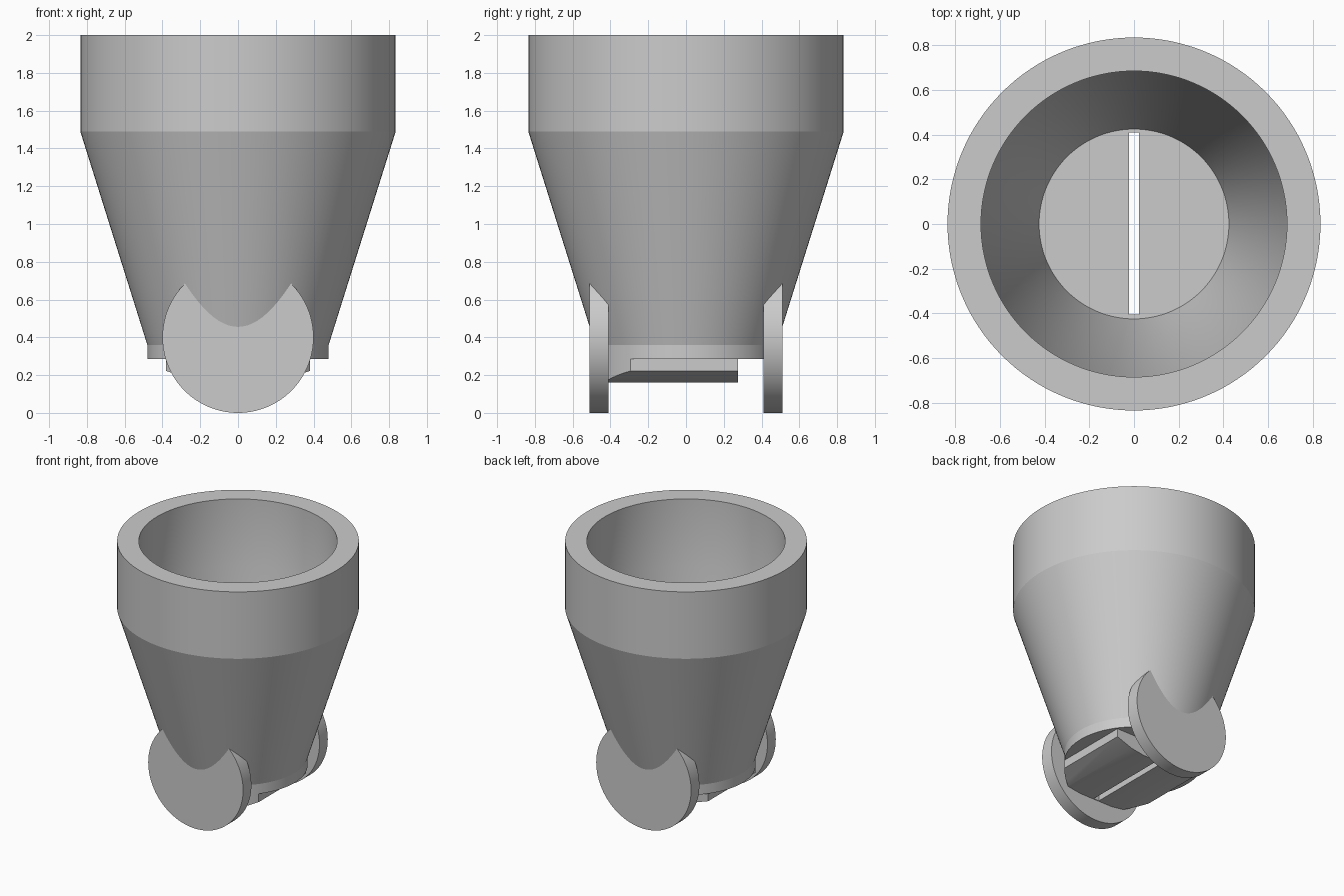
import bpy, bmesh, math
from mathutils import Matrix, Vector

cube = bpy.data.objects.get("Cube")
if cube:
    bpy.data.objects.remove(cube, do_unlink=True)

SEGMENTS = 128

grey = bpy.data.materials.new("plain_grey")
grey.use_nodes = True
grey.diffuse_color = (0.6, 0.6, 0.6, 1)
grey.node_tree.nodes["Principled BSDF"].inputs["Base Color"].default_value = (0.6, 0.6, 0.6, 1)


def make_object(name, bm):
    bmesh.ops.recalc_face_normals(bm, faces=bm.faces[:])
    mesh = bpy.data.meshes.new(name)
    bm.to_mesh(mesh)
    bm.free()
    mesh.materials.append(grey)
    obj = bpy.data.objects.new(name, mesh)
    bpy.context.collection.objects.link(obj)
    return obj


def lathe(name, profile):
    """Revolve (radius, height) points around z, capping both ends."""
    bm = bmesh.new()
    rings = []
    for r, z in profile:
        angles = [2 * math.pi * i / SEGMENTS for i in range(SEGMENTS)]
        rings.append([bm.verts.new((r * math.cos(a), r * math.sin(a), z)) for a in angles])
    for a, b in zip(rings, rings[1:]):
        for i in range(SEGMENTS):
            j = (i + 1) % SEGMENTS
            bm.faces.new((a[i], a[j], b[j], b[i]))
    bm.faces.new(rings[0])
    bm.faces.new(rings[-1])
    return make_object(name, bm)


def box(name, low, high):
    low, high = Vector(low), Vector(high)
    bm = bmesh.new()
    bmesh.ops.create_cube(bm, size=1, matrix=Matrix.Translation((low + high) / 2)
                          @ Matrix.Diagonal((*(high - low), 1)))
    return make_object(name, bm)


def extrude_y(name, outline, y0, y1):
    """Extrude an (x, z) outline from y0 to y1."""
    bm = bmesh.new()
    face = bm.faces.new([bm.verts.new((x, y0, z)) for x, z in outline])
    new = bmesh.ops.extrude_face_region(bm, geom=[face])["geom"]
    verts = [v for v in new if isinstance(v, bmesh.types.BMVert)]
    bmesh.ops.translate(bm, verts=verts, vec=(0, y1 - y0, 0))
    return make_object(name, bm)


def boolean(obj, cutter, operation="DIFFERENCE"):
    mod = obj.modifiers.new("cut", "BOOLEAN")
    mod.operation, mod.object, mod.solver = operation, cutter, "EXACT"
    bpy.context.view_layer.update()
    result = bpy.data.meshes.new_from_object(
        obj.evaluated_get(bpy.context.evaluated_depsgraph_get()))
    obj.modifiers.clear()
    obj.data = result


# Funnel: stepped outside, tapered hollow inside, flat floor
funnel = lathe("funnel", [(0.48, 0.285), (0.48, 0.36), (0.835, 1.49), (0.835, 2.0),
                          (0.685, 2.0), (0.685, 1.49), (0.425, 0.36)])

# Helper solids
cavity = lathe("cavity_cutter", [(0.43, 0.35), (0.69, 1.49), (0.69, 2.1)])
neck = lathe("neck_cutter", [(0.48, 0.1), (0.48, 0.4)])
slot = box("slot_cutter", (-0.023, -0.405, 0.1), (0.023, 0.41, 0.5))

# Side discs merging into the cone
circle = [(0.4 * math.cos(2 * math.pi * i / SEGMENTS), 0.4 + 0.4 * math.sin(2 * math.pi * i / SEGMENTS))
          for i in range(SEGMENTS)]
discs = []
for name, side in (("front_disc", -1), ("back_disc", 1)):
    disc = extrude_y(name, circle, side * 0.41, side * 0.51)
    boolean(disc, cavity)
    discs.append(disc)

# Outlet block below the floor, rounded to the neck at its front
half = [(0.38, 0.287), (0.38, 0.222), (0.25, 0.176), (0.14, 0.16)]
outlet = extrude_y("outlet_block", half + [(-x, z) for x, z in reversed(half)], -0.41, 0.275)
boolean(outlet, neck, "INTERSECT")

# Slot through the floor and outlet
for part in (funnel, outlet):
    boolean(part, slot)

for helper in (cavity, neck, slot):
    bpy.data.objects.remove(helper, do_unlink=True)

# Smooth round walls, sharp rims
bpy.ops.object.select_all(action="DESELECT")
for part in (funnel, outlet, *discs):
    part.select_set(True)
bpy.context.view_layer.objects.active = funnel
bpy.ops.object.shade_smooth_by_angle(angle=math.radians(15))
